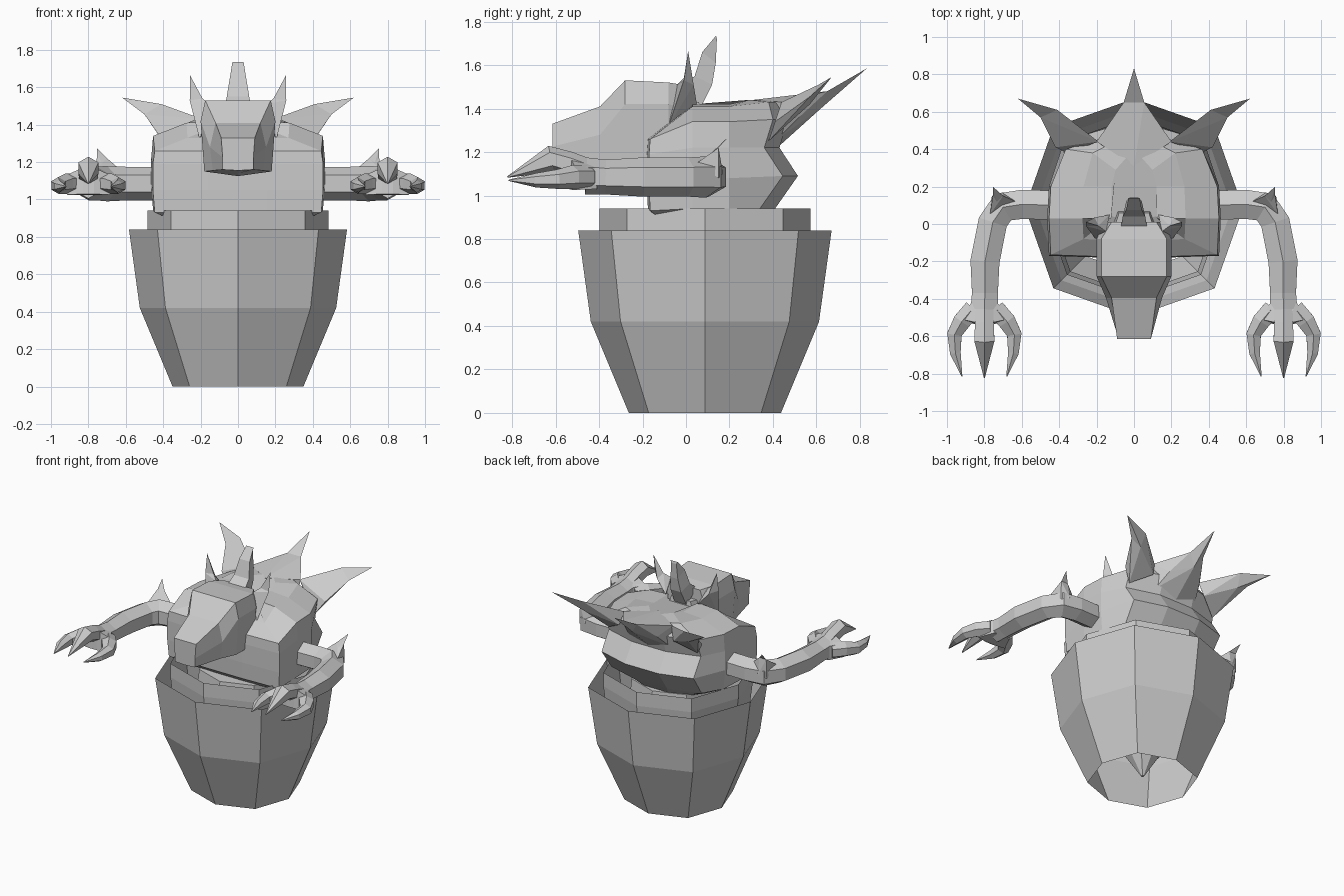
import bpy, bmesh
from math import sin, cos, pi
from mathutils import Vector

cube = bpy.data.objects.get("Cube")
if cube:
    bpy.data.objects.remove(cube)

grey = bpy.data.materials.new("stone grey")
grey.use_nodes = True
grey.diffuse_color = (0.6, 0.6, 0.6, 1)
grey.node_tree.nodes["Principled BSDF"].inputs["Base Color"].default_value = (0.6, 0.6, 0.6, 1)


def finish(name, bm):
    bmesh.ops.recalc_face_normals(bm, faces=bm.faces)
    mesh = bpy.data.meshes.new(name)
    bm.to_mesh(mesh)
    bm.free()
    mesh.materials.append(grey)
    obj = bpy.data.objects.new(name, mesh)
    bpy.context.collection.objects.link(obj)
    return obj


def mirrored(obj):
    obj.modifiers.new("Mirror", "MIRROR").use_mirror_merge = False
    return obj


def loft(name, rings, caps=True):
    """Join successive closed rings of equal length."""
    bm = bmesh.new()
    loops = [[bm.verts.new(p) for p in ring] for ring in rings]
    n = len(loops[0])
    for a, b in zip(loops, loops[1:]):
        for i in range(n):
            j = (i + 1) % n
            bm.faces.new((a[i], a[j], b[j], b[i]))
    if caps:
        bm.faces.new(loops[0])
        bm.faces.new(loops[-1])
    return finish(name, bm)


def tube(name, path, sides=6):
    """Tapered limb through (x, y, z, radius) points."""
    pts = [Vector(p[:3]) for p in path]
    rings = []
    for i, p in enumerate(pts):
        d = (pts[min(i + 1, len(pts) - 1)] - pts[max(i - 1, 0)]).normalized()
        side = d.cross(Vector((0, 0, 1))).normalized()
        up = side.cross(d)
        r = path[i][3]
        rings.append([p + r * (up * cos(2 * pi * k / sides) + side * sin(2 * pi * k / sides))
                      for k in range(sides)])
    return loft(name, rings)


def hull(name, points):
    bm = bmesh.new()
    for p in points:
        bm.verts.new(p)
    bmesh.ops.convex_hull(bm, input=bm.verts)
    bmesh.ops.dissolve_limit(bm, angle_limit=0.02, verts=bm.verts, edges=bm.edges)
    return finish(name, bm)


# Eight-sided thin-walled pot, open at both ends, with a second shell inside
def octagon(r, z, y=0.087):
    return [(r * s * cos(k * pi / 4), y + r * s * sin(k * pi / 4), z)
            for k in range(8) for s in [1.045 if k % 2 else 1]]


loft("pot", [octagon(r, z) for r, z in ((0.35, 0), (0.525, 0.42), (0.583, 0.84))], caps=False)
loft("inner_rim", [octagon(r, z) for r, z in ((0.46, 0.62), (0.485, 0.84), (0.485, 0.94))], caps=False)


# Torso: stacked rings from the hidden tail up to the shoulder shell
def torso_ring(w, front, back, z_front, z_mid, z_back):
    half = [(0.35 * w, front, z_front), (w, front + 0.01, z_front), (1.02 * w, 0.03, z_mid),
            (w, 0.2, z_mid), (0.82 * w, back - 0.07, z_back), (0.3 * w, back, z_back)]
    return half + [(-x, y, z) for x, y, z in reversed(half)]


loft("torso", [
    torso_ring(0.3, -0.1, 0.34, 0.87, 0.87, 0.87),
    torso_ring(0.445, -0.175, 0.41, 0.93, 0.94, 0.94),
    torso_ring(0.455, -0.18, 0.515, 1.05, 1.08, 1.09),
    torso_ring(0.455, -0.18, 0.43, 1.19, 1.22, 1.22),
    torso_ring(0.445, -0.175, 0.47, 1.26, 1.34, 1.35),
    torso_ring(0.27, -0.09, 0.45, 1.33, 1.41, 1.43),
    torso_ring(0.12, 0.03, 0.36, 1.39, 1.42, 1.44)])
loft("tail", [octagon(r, z, 0.09) for r, z in
              ((0.3, 0.88), (0.33, 0.6), (0.29, 0.4), (0.12, 0.2), (0.01, 0.03))])

# Shell spikes: a broad base section and a slim curved tip
spike_mid = [(0.41, 0.61, 1.51), (0.5, 0.57, 1.455), (0.42, 0.57, 1.42)]
mirrored(hull("side_spike_base", [(0.19, 0.44, 1.43), (0.42, 0.41, 1.34), (0.22, 0.46, 1.33),
                                  (0.36, 0.38, 1.25)] + spike_mid))
mirrored(hull("side_spike_tip", spike_mid + [(0.62, 0.67, 1.545)]))
centre_mid = [(0.055, 0.65, 1.48), (-0.055, 0.65, 1.48), (0, 0.62, 1.4)]
hull("centre_spike_base", [(0, 0.31, 1.44), (0.2, 0.44, 1.43), (-0.2, 0.44, 1.43),
                           (0.13, 0.52, 1.36), (-0.13, 0.52, 1.36), (0.17, 0.42, 1.26),
                           (-0.17, 0.42, 1.26), (0, 0.42, 1.22)] + centre_mid)
hull("centre_spike_tip", centre_mid + [(0, 0.832, 1.585)])


# Head: cross-sections from the nose to the nape
def head_ring(y, top, w_top, w_mid, z_mid, low, w_low, chin):
    half = [(w_top, y, top), (w_mid, y, z_mid), (w_low, y, low), (0, y, chin)]
    return [(0, y, top)] + half + [(-x, a, z) for x, a, z in reversed(half[:3])]


loft("head", [
    head_ring(-0.615, 1.33, 0.09, 0.082, 1.225, 1.16, 0.082, 1.155),
    head_ring(-0.395, 1.41, 0.12, 0.15, 1.28, 1.155, 0.135, 1.14),
    head_ring(-0.28, 1.53, 0.175, 0.2, 1.42, 1.15, 0.18, 1.125),
    head_ring(-0.08, 1.52, 0.175, 0.2, 1.42, 1.15, 0.18, 1.125),
    head_ring(0.01, 1.505, 0.12, 0.16, 1.4, 1.2, 0.14, 1.18)])
hull("neck", [(s * x, y, z) for s in (-1, 1) for x, y, z in
              ((0.13, -0.1, 1.16), (0.13, -0.1, 1.42), (0.12, 0.1, 1.2), (0.08, 0.06, 1.43))])

# Horns and crest
horn_mid = [(0.258, -0.01, 1.53), (0.19, -0.01, 1.54), (0.21, 0.035, 1.51)]
mirrored(hull("horn_base", [(0.205, -0.08, 1.32), (0.15, -0.04, 1.51), (0.13, 0.05, 1.42)] + horn_mid))
mirrored(hull("horn_tip", horn_mid + [(0.257, 0.01, 1.665)]))
crest = [[(-w, y0, z0), (w, y0, z0), (0.7 * w, y1, z1), (-0.7 * w, y1, z1)]
         for w, y0, z0, y1, z1 in ((0.07, -0.02, 1.5, 0.06, 1.39), (0.06, 0.04, 1.55, 0.12, 1.51),
                                   (0.042, 0.075, 1.66, 0.137, 1.61), (0.03, 0.138, 1.735, 0.142, 1.72))]
loft("crest", crest)

# Arms with elbow spikes
mirrored(tube("arm", [(0.4, 0.1, 1.085, 0.09), (0.6, 0.105, 1.085, 0.09), (0.7, 0.09, 1.085, 0.095),
                      (0.755, 0.01, 1.085, 0.09), (0.797, -0.2, 1.085, 0.09),
                      (0.797, -0.37, 1.085, 0.08), (0.8, -0.46, 1.09, 0.085)]))
mirrored(hull("elbow_spike", [(0.63, 0.12, 1.16), (0.77, 0.05, 1.15), (0.76, 0.15, 1.08),
                              (0.7, 0.17, 1.1), (0.7, 0.15, 1.22), (0.755, 0.15, 1.22)]))
mirrored(hull("elbow_spike_tip", [(0.7, 0.15, 1.22), (0.755, 0.15, 1.22), (0.73, 0.11, 1.19),
                                  (0.755, 0.2, 1.275)]))

# Hands: palm and three hooked claws
mirrored(hull("palm", [(0.8 + s * x, y, z) for s in (-1, 1) for x, y, z in
                       ((0.065, -0.41, 1.13), (0.065, -0.41, 1.03), (0.12, -0.51, 1.13),
                        (0.115, -0.52, 1.025), (0.03, -0.53, 1.17), (0.03, -0.54, 1.03))]))
mirrored(tube("middle_claw", [(0.8, -0.44, 1.11, 0.055), (0.8, -0.54, 1.145, 0.058),
                              (0.8, -0.62, 1.168, 0.062), (0.8, -0.822, 1.085, 0.003)]))
for label, s in (("outer", 1), ("inner", -1)):
    mirrored(tube(label + "_claw", [(0.8 + s * x, y, z, r) for x, y, z, r in
             ((0.06, -0.45, 1.085, 0.055), (0.12, -0.52, 1.085, 0.055), (0.16, -0.59, 1.075, 0.045),
              (0.155, -0.69, 1.07, 0.033), (0.12, -0.815, 1.07, 0.003))]))
